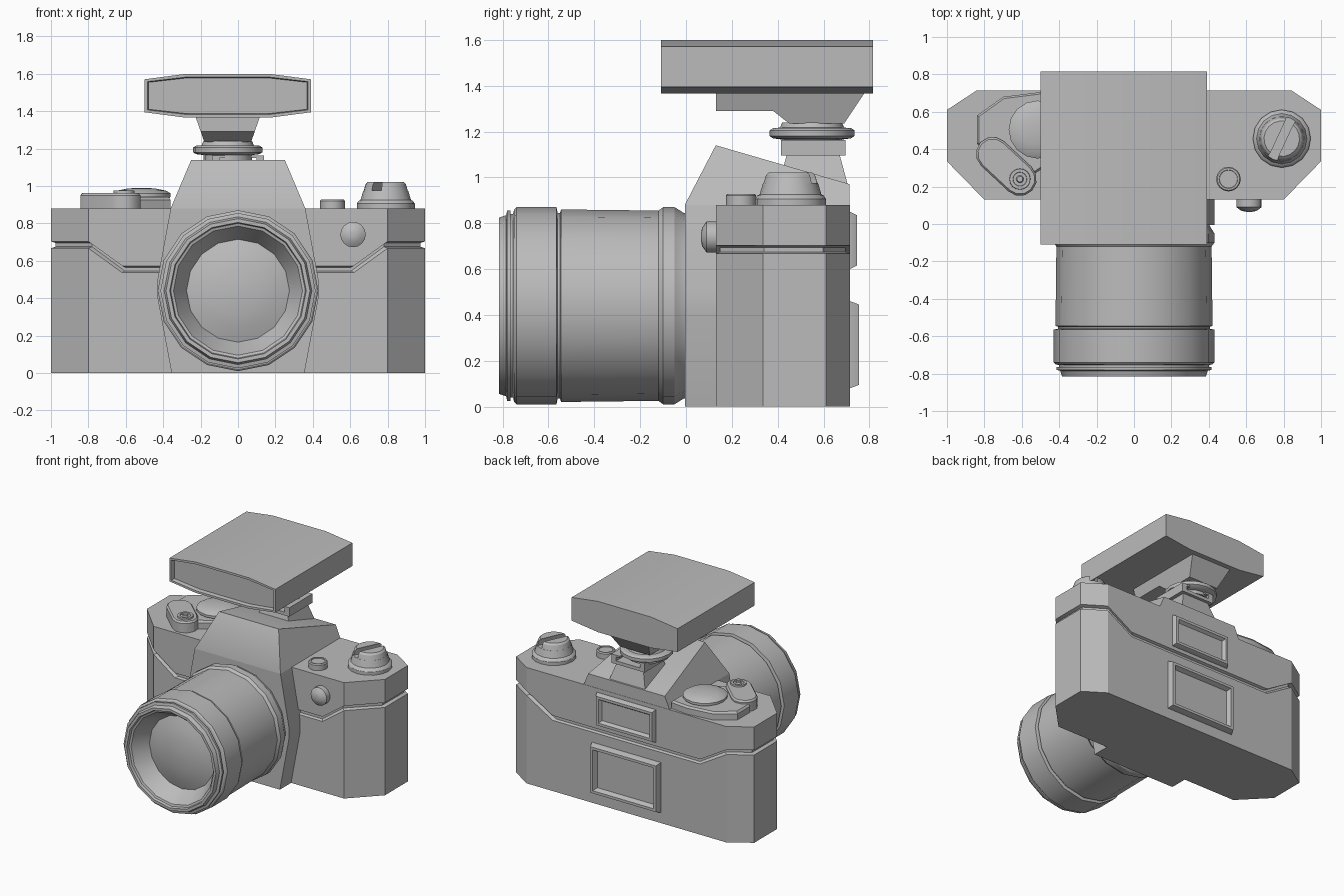
import bpy, bmesh, math
from math import sin, cos, radians, pi
from mathutils import Vector

cube = bpy.data.objects.get("Cube")
if cube:
    bpy.data.objects.remove(cube)

GREY = (0.5, 0.5, 0.5, 1)
mat = bpy.data.materials.new("plain grey")
mat.use_nodes = True
mat.diffuse_color = GREY
bsdf = next(n for n in mat.node_tree.nodes if n.type == 'BSDF_PRINCIPLED')
bsdf.inputs["Base Color"].default_value = GREY


def loft(name, rings, cuts=()):
    """Skin a stack of equal-length rings, cap both ends, trim by planes."""
    bm = bmesh.new()
    rows = [[bm.verts.new(p) for p in ring] for ring in rings]
    n = len(rows[0])
    for a, b in zip(rows, rows[1:]):
        for i in range(n):
            j = (i + 1) % n
            bm.faces.new((a[i], a[j], b[j], b[i]))
    bm.faces.new(rows[0])
    bm.faces.new(rows[-1])
    for point, normal in cuts:
        bmesh.ops.bisect_plane(bm, geom=bm.verts[:] + bm.edges[:] + bm.faces[:],
                               plane_co=point, plane_no=normal, clear_outer=True)
        bmesh.ops.holes_fill(bm, edges=[e for e in bm.edges if e.is_boundary])
    bmesh.ops.recalc_face_normals(bm, faces=bm.faces)
    mesh = bpy.data.meshes.new(name)
    bm.to_mesh(mesh)
    bm.free()
    mesh.materials.append(mat)
    mesh.polygons.foreach_set("use_smooth", [True] * len(mesh.polygons))
    mesh.set_sharp_from_angle(angle=radians(30))
    obj = bpy.data.objects.new(name, mesh)
    bpy.context.collection.objects.link(obj)
    return obj


def lathe(name, x, y, z, profile, axis='Z', sides=16):
    """Turn (offset, radius) pairs round an axis through the given point."""
    rings = []
    for h, r in profile:
        ring = []
        for i in range(sides):
            u, v = r * cos(2 * pi * i / sides), r * sin(2 * pi * i / sides)
            ring.append((x + u, y + v, z + h) if axis == 'Z' else (x + u, y + h, z + v))
        rings.append(ring)
    return loft(name, rings)


def flat_ring(points, z, scale=1.0):
    c = sum((Vector(p) for p in points), Vector((0, 0))) / len(points)
    return [(*(c + (Vector(p) - c) * scale), z) for p in points]


def rect(x, y, hx, hy, z):
    return [(x - hx, y - hy, z), (x + hx, y - hy, z), (x + hx, y + hy, z), (x - hx, y + hy, z)]


def upright(hx, z0, z1, y):
    return [(-hx, y, z0), (hx, y, z0), (hx, y, z1), (-hx, y, z1)]


def mirrored(half):
    return half + [(-x, z) for x, z in reversed(half)]


# Body: eight-cornered plan with a stepped groove running all the way round
plan = mirrored([(0.62, 0.13), (0.8, 0.13), (1, 0.335), (1, 0.61), (0.84, 0.715), (0.62, 0.715)])


def seam(x):
    return 0.555 + 0.13 * min(1, max(0, (abs(x) - 0.62) / 0.18))


def body_ring(offset, inset=0.0):
    return [(x * (1 - inset), 0.42 + (y - 0.42) * (1 - inset * 2.5), seam(x) + offset)
            for x, y in plan]


floor = [(x, y, 0) for x, y in plan]
roof = [(x, y, 0.88) for x, y in plan]
loft("body", [floor, body_ring(-0.018), body_ring(-0.01, 0.025),
              body_ring(0.01, 0.025), body_ring(0.018), roof])

# Lens mount block and viewfinder hump
block = mirrored([(0.355, 0), (0.43, 0.4), (0.43, 0.5), (0.36, 0.88)])
loft("mount_block", [[(x, y, z) for x, z in block] for y in (-0.005, 0.2)])
hump = mirrored([(0.36, 0.88), (0.25, 1.14)])
loft("viewfinder_hump", [[(x, y, z) for x, z in hump] for y in (-0.005, 0.713)],
     cuts=[((0, 0.13, 1.14), (0, -0.25, 0.13)), ((0, 0.13, 1.14), (0, 0.17, 0.585))])

# Lens: barrel, focus ring, front rim, funnel and domed glass
lathe("lens", 0, 0, 0.44, [
    (0.02, 0.40), (-0.01, 0.405), (-0.05, 0.43), (-0.10, 0.43), (-0.12, 0.415),
    (-0.545, 0.42), (-0.55, 0.405), (-0.56, 0.405), (-0.565, 0.43), (-0.74, 0.43),
    (-0.75, 0.42), (-0.755, 0.40), (-0.765, 0.40), (-0.765, 0.415), (-0.78, 0.415),
    (-0.785, 0.395), (-0.815, 0.385), (-0.815, 0.365), (-0.795, 0.36), (-0.79, 0.345),
    (-0.67, 0.275), (-0.695, 0.2), (-0.71, 0.12), (-0.717, 0.03)], axis='Y')

# Flash head with a recessed front window
FX = -0.055
half = [(0.225, -0.117), (0.445, -0.088), (0.445, 0.088), (0.225, 0.117)]


def flash_ring(y, sx=1.0, sz=1.0):
    return [(FX + x * sx, y, 1.482 + z * sz) for x, z in mirrored(half)]


loft("flash_head", [flash_ring(0.815), flash_ring(-0.11), flash_ring(-0.11, 0.965, 0.86),
                    flash_ring(-0.095, 0.95, 0.82), flash_ring(-0.08, 0.95, 0.82)])

# Flash stem: tapering bracket, neck and locking wheel
bracket = [(0.13, 1.37), (0.13, 1.29), (0.38, 1.29), (0.45, 1.235), (0.69, 1.235), (0.78, 1.37)]
loft("flash_bracket", [[(FX + s * (0.125 + (z - 1.235) * 0.35), y, z) for y, z in bracket]
                       for s in (-1, 1)])
lathe("flash_wheel", FX, 0.55, 0, [
    (1.14, 0.13), (1.165, 0.13), (1.17, 0.17), (1.18, 0.185), (1.205, 0.185),
    (1.215, 0.17), (1.217, 0.14), (1.24, 0.13)])

# Accessory shoe on the hump
loft("shoe_foot", [rect(0, 0.555, 0.15, 0.15, 0.97), rect(0, 0.555, 0.11, 0.115, 1.1)])
loft("shoe_plate", [rect(0, 0.555, 0.14, 0.14, z) for z in (1.095, 1.12)])
for side, label in ((1, "left"), (-1, "right")):
    loft("shoe_rail_" + label, [rect(side * 0.12, 0.555, 0.02, 0.14, z) for z in (1.12, 1.16)])
    loft("shoe_lip_" + label, [rect(side * 0.105, 0.555, 0.035, 0.14, z) for z in (1.15, 1.163)])

# Film advance: base plate, lever, screw and domed dial
plate = [(-0.84, 0.43), (-0.84, 0.58), (-0.70, 0.68), (-0.5, 0.705), (-0.36, 0.69),
         (-0.36, 0.38), (-0.53, 0.27), (-0.62, 0.22)]
loft("advance_plate", [flat_ring(plate, 0.87), flat_ring(plate, 0.925), flat_ring(plate, 0.94, 0.95)])


def capsule(ax, ay, bx, by, r, z):
    lean = math.atan2(by - ay, bx - ax)
    ends = [(bx, by, lean - pi / 2), (ax, ay, lean + pi / 2)]
    return [(cx + r * cos(t + k * pi / 6), cy + r * sin(t + k * pi / 6), z)
            for cx, cy, t in ends for k in range(7)]


loft("advance_lever", [capsule(-0.755, 0.375, -0.61, 0.24, r, z)
                       for r, z in ((0.09, 0.87), (0.09, 0.95), (0.08, 0.963))])
lathe("lever_screw", -0.61, 0.24, 0, [(0.95, 0.058), (0.975, 0.055), (0.975, 0.038),
                                      (0.967, 0.036), (0.967, 0.02), (0.977, 0.015)])
lathe("shutter_dial", -0.515, 0.505, 0, [(0.92, 0.14), (0.945, 0.155), (0.96, 0.155),
                                         (0.975, 0.13), (0.985, 0.08), (0.99, 0.03)])

# Rewind knob with a slot across its top
KX, KY = 0.79, 0.456
lathe("rewind_knob", KX, KY, 0, [(0.87, 0.155), (0.905, 0.155), (0.92, 0.145),
                                 (0.925, 0.135), (0.975, 0.12)])
for turn, label in ((65, "left"), (245, "right")):
    angles = [radians(turn + 14 + k * 19) for k in range(9)]
    loft("knob_grip_" + label, [[(KX + r * cos(a), KY + r * sin(a), z) for a in angles]
                                for r, z in ((0.12, 0.97), (0.108, 1.01), (0.095, 1.022))])

# Small buttons on top and front
lathe("top_button", 0.505, 0.24, 0, [(0.87, 0.066), (0.92, 0.066), (0.928, 0.06),
                                     (0.928, 0.05), (0.922, 0.048)])
lathe("front_button", 0.615, 0.13, 0.74, [(0.01, 0.068), (-0.04, 0.068), (-0.06, 0.04),
                                          (-0.065, 0.015)], axis='Y')

# Rear eyepiece and rear window: framed recesses
for name, hx, z0, z1, y in (("eyepiece", 0.25, 0.6, 0.85, 0.745),
                            ("rear_window", 0.29, 0.08, 0.46, 0.755)):
    loft(name, [upright(hx, z0, z1, 0.70), upright(hx, z0, z1, 0.716),
                upright(hx - 0.015, z0 + 0.015, z1 - 0.015, y),
                upright(hx - 0.035, z0 + 0.035, z1 - 0.035, y),
                upright(hx - 0.05, z0 + 0.05, z1 - 0.05, 0.722)])
